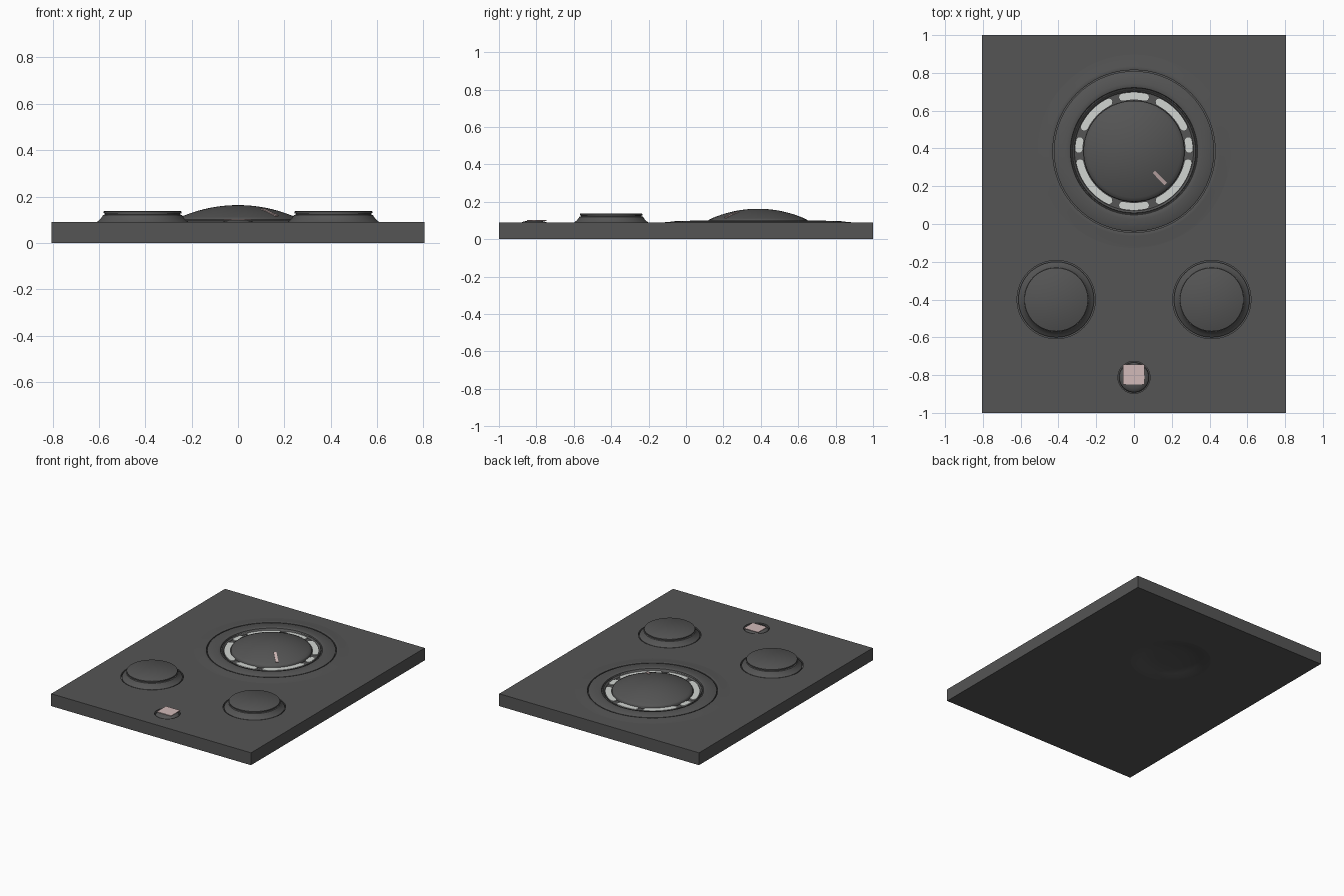
import bpy, bmesh, math
from mathutils import Vector, Matrix

if "Cube" in bpy.data.objects:
    bpy.data.objects.remove(bpy.data.objects["Cube"], do_unlink=True)


def material(name, rgb):
    m = bpy.data.materials.new(name)
    m.use_nodes = True
    m.diffuse_color = (*rgb, 1)
    bsdf = m.node_tree.nodes["Principled BSDF"]
    bsdf.inputs["Base Color"].default_value = (*rgb, 1)
    bsdf.inputs["Roughness"].default_value = 0.6
    return m


DARK = material("dark grey", (0.09, 0.09, 0.09))
PALE = material("pale grey", (0.64, 0.66, 0.64))
PINK = material("pale pink", (0.64, 0.49, 0.48))


def finish(name, bm, mat, loc=(0, 0, 0)):
    mesh = bpy.data.meshes.new(name)
    bm.to_mesh(mesh)
    bm.free()
    obj = bpy.data.objects.new(name, mesh)
    bpy.context.collection.objects.link(obj)
    obj.location = loc
    mesh.materials.append(mat)
    return obj


def smooth(obj, degrees=35):
    bpy.ops.object.select_all(action='DESELECT')
    obj.select_set(True)
    bpy.context.view_layer.objects.active = obj
    bpy.ops.object.shade_smooth_by_angle(angle=math.radians(degrees))


def lathe(name, profile, loc, mat=DARK, closed=False, steps=72):
    """Revolve (radius, z) points about the vertical axis."""
    bm = bmesh.new()
    verts = [bm.verts.new((r, 0, z)) for r, z in profile]
    pairs = list(zip(verts, verts[1:]))
    if closed:
        pairs.append((verts[-1], verts[0]))
    edges = [bm.edges.new(p) for p in pairs]
    bmesh.ops.spin(bm, geom=verts + edges, cent=(0, 0, 0), axis=(0, 0, 1),
                   angle=math.tau, steps=steps)
    bmesh.ops.remove_doubles(bm, verts=bm.verts, dist=1e-5)
    bmesh.ops.recalc_face_normals(bm, faces=bm.faces)
    # open shells must face up
    if not closed and sum(f.normal.z * f.calc_area() for f in bm.faces) < 0:
        bmesh.ops.reverse_faces(bm, faces=bm.faces)
    obj = finish(name, bm, mat, loc)
    smooth(obj)
    return obj


def box(name, size, matrix, mat):
    bm = bmesh.new()
    bmesh.ops.create_cube(bm, size=1)
    bmesh.ops.scale(bm, vec=size, verts=bm.verts)
    bmesh.ops.transform(bm, matrix=matrix, verts=bm.verts)
    return finish(name, bm, mat)


TOP = 0.09
DIAL = (0, 0.385, 0)
LAMP = (0, -0.812, 0)
KNOBS = {"right": (-0.412, -0.4, 0), "left": (0.412, -0.4, 0)}

# Base panel, with recesses cut for the controls and a shallow dent underneath
base = box("base_panel", (1.61, 2, TOP), Matrix.Translation((0, 0, TOP / 2)), DARK)


def disc_profile(r, low):
    return [(0, low), (r, low), (r, 0.15), (0, 0.15)]


cutters = [
    lathe("dial_cutter", disc_profile(0.43, 0.06), DIAL, closed=True),
    lathe("lamp_cutter", disc_profile(0.085, 0.07), LAMP, closed=True),
    lathe("dent_cutter", [(0, 0.028), (0.1, 0.027), (0.16, 0.023), (0.2, 0.014),
                          (0.24, 0.004), (0.27, 0), (0.27, -0.03), (0, -0.03)],
          DIAL, closed=True),
]
for side, loc in KNOBS.items():
    cutters.append(lathe(side + "_knob_cutter", disc_profile(0.207, 0.07), loc, closed=True))
for cutter in cutters:
    cutter.hide_render = True
    mod = base.modifiers.new("cut", 'BOOLEAN')
    mod.object = cutter
    mod.solver = 'EXACT'
    bpy.context.view_layer.objects.active = base
    bpy.ops.object.modifier_apply(modifier=mod.name)
for cutter in cutters:
    bpy.data.objects.remove(cutter, do_unlink=True)
smooth(base, 25)

# Raised surround of the main dial
lathe("dial_outer_flare", [(0.52, 0.0895), (0.48, 0.092), (0.45, 0.096),
                           (0.434, 0.097), (0.43, 0.095), (0.43, 0.06)], DIAL)
lathe("dial_bezel", [(0.424, 0.06), (0.424, 0.094), (0.42, 0.097), (0.36, 0.099),
                     (0.342, 0.1), (0.337, 0.097), (0.334, 0.09), (0.329, 0.09),
                     (0.326, 0.095), (0.318, 0.09), (0.315, 0.084), (0.26, 0.084)], DIAL)

# Domed dial cap
RIM, PEAK, RISE = 0.262, 0.163, 0.058
R = (RIM ** 2 + RISE ** 2) / (2 * RISE)


def dome_z(r):
    return PEAK - R + math.sqrt(R * R - r * r)


lathe("dial_dome", [(RIM * i / 16, dome_z(RIM * i / 16)) for i in range(17)]
      + [(0.267, 0.098), (0.268, 0.08)], DIAL)

# Pointer lying on the dome
r = 0.196
place = (Matrix.Translation(DIAL) @ Matrix.Rotation(math.radians(-46), 4, 'Z')
         @ Matrix.Translation((r, 0, dome_z(r)))
         @ Matrix.Rotation(math.asin(r / R), 4, 'Y'))
box("dial_pointer", (0.094, 0.018, 0.006), place, PINK)


# Light segments around the dome, with rounded ends
def light_segment(name, start, end, mid=0.292, half=0.021, n=28):
    bm = bmesh.new()
    a0, a1 = math.radians(start), math.radians(end)
    rows = []
    for i in range(n + 1):
        t = (1 - math.cos(math.pi * i / n)) / 2
        a = a0 + (a1 - a0) * t
        d = min(t, 1 - t) * (a1 - a0) * mid
        w = half * math.sqrt(max(0.04, 1 - max(0, 1 - d / half) ** 2))
        rows.append([bm.verts.new((q * math.cos(a), q * math.sin(a), 0.092))
                     for q in (mid - w, mid + w)])
    for p, q in zip(rows, rows[1:]):
        bm.faces.new((p[0], p[1], q[1], q[0]))
    obj = finish(name, bm, PALE, DIAL)
    mod = obj.modifiers.new("thickness", 'SOLIDIFY')
    mod.thickness = 0.006
    mod.offset = -1


light_segment("back_light", 74, 106)
light_segment("front_light", 254, 286)
for label, lo, hi in (("upper", 22, 67), ("side", -2, 15), ("lower", -67, -8)):
    light_segment("left_" + label + "_light", lo, hi)
    light_segment("right_" + label + "_light", 180 - hi, 180 - lo)

# Two small knobs with a flared skirt and a flat cap
for side, loc in KNOBS.items():
    lathe(side + "_knob", [(0.2, 0.07), (0.2, 0.088), (0.196, 0.091), (0.186, 0.099),
                           (0.178, 0.108), (0.17, 0.12), (0.162, 0.123), (0.162, 0.126),
                           (0.167, 0.126), (0.168, 0.135), (0.165, 0.137), (0, 0.137)], loc)

# Indicator lamp: small dome in a socket with a square lens
lathe("lamp_dome", [(0.08, 0.07), (0.078, 0.082), (0.07, 0.089), (0.058, 0.094),
                    (0.04, 0.098), (0.02, 0.0995), (0, 0.1)], LAMP, steps=40)
box("lamp_lens", (0.115, 0.104, 0.004), Matrix.Translation((-0.002, -0.797, 0.1)), PINK)
